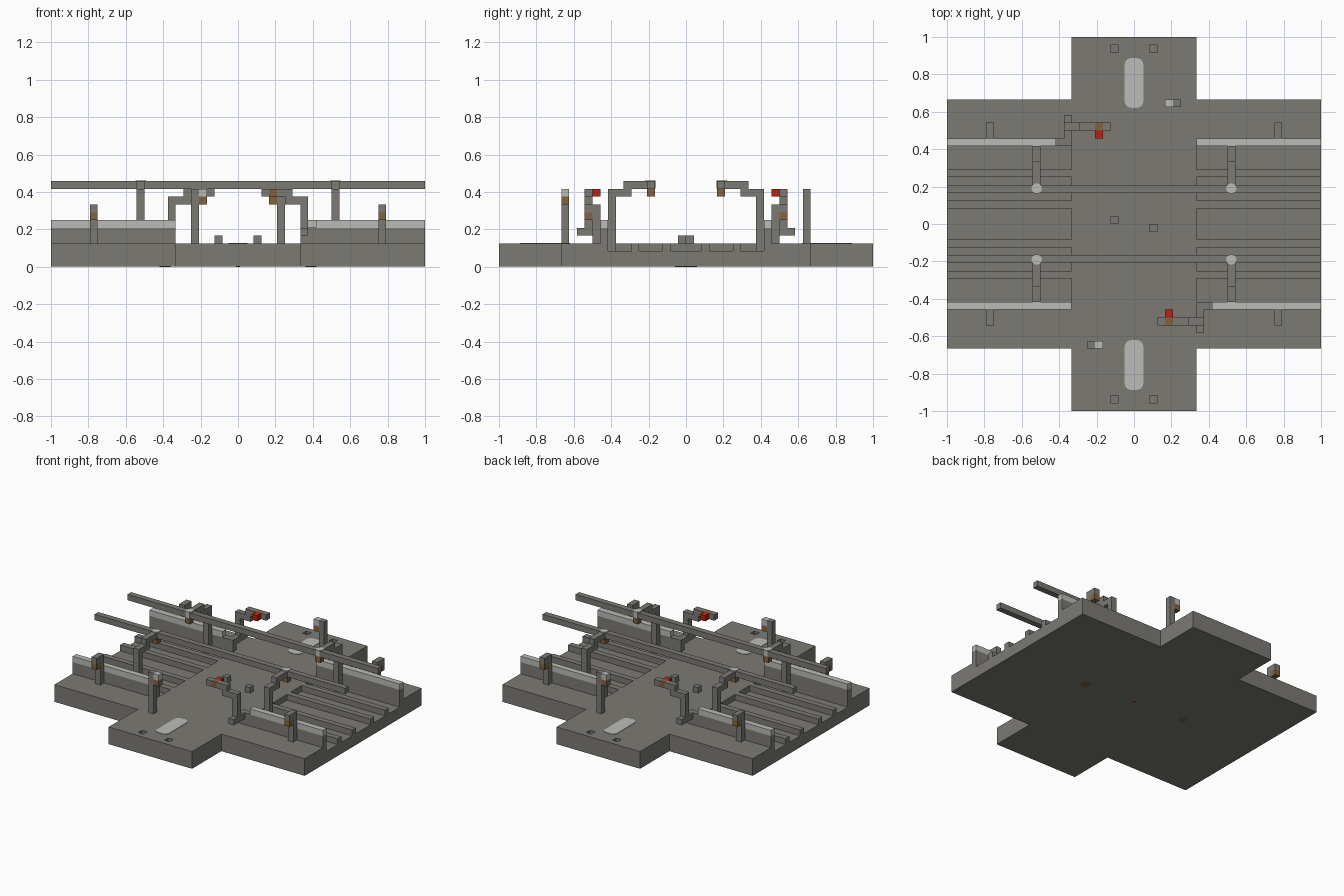
import bpy, bmesh
from mathutils import Matrix, Vector

U = 1 / 24  # one grid block

cube = bpy.data.objects.get("Cube")
if cube:
    bpy.data.objects.remove(cube)


def material(name, r, g, b):
    m = bpy.data.materials.new(name)
    m.use_nodes = True
    m.diffuse_color = (r, g, b, 1)
    m.node_tree.nodes["Principled BSDF"].inputs["Base Color"].default_value = (r, g, b, 1)
    return m


GREY = material("stone_grey", 0.2, 0.195, 0.175)
LIGHT = material("pale_grey", 0.5, 0.5, 0.48)
BROWN = material("lamp_brown", 0.23, 0.125, 0.05)
RED = material("signal_red", 0.48, 0.016, 0.006)


def finish(name, bm, mat):
    mesh = bpy.data.meshes.new(name)
    bm.to_mesh(mesh)
    bm.free()
    mesh.materials.append(mat)
    ob = bpy.data.objects.new(name, mesh)
    bpy.context.collection.objects.link(ob)
    return ob


def blocks(name, mat, *boxes, sx=1, sy=1):
    """Boxes given as (x0, x1, y0, y1, z0, z1) in blocks, flipped by sx and sy."""
    bm = bmesh.new()
    for x0, x1, y0, y1, z0, z1 in boxes:
        centre = Vector((sx * (x0 + x1), sy * (y0 + y1), z0 + z1)) * U / 2
        size = Vector((x1 - x0, y1 - y0, z1 - z0)) * U
        bmesh.ops.create_cube(bm, size=1, matrix=Matrix.Translation(centre) @ Matrix.Diagonal(size).to_4x4())
    return finish(name, bm, mat)


def disc(name, mat, x, y, z0, z1, radius, sides=12):
    bm = bmesh.new()
    bmesh.ops.create_cone(bm, cap_ends=True, segments=sides, radius1=radius, radius2=radius,
                          depth=z1 - z0, matrix=Matrix.Translation((x, y, (z0 + z1) / 2)))
    return finish(name, bm, mat)


# Cross-shaped foundation with a raised centre
LOW = 0.03
blocks("base_cross", GREY, (-24, 24, -16, 16, LOW, 2),
       (-8, 8, 16, 24, LOW, 2), (-8, 8, -24, -16, LOW, 2))
blocks("centre_deck", GREY, (-8, 8, -22, 22, 2, 3))

# Deck ends with two square holes each
for sy, end in ((1, "back"), (-1, "front")):
    blocks(end + "_deck_end", GREY, (-8, -3, 22, 23, 2, 3), (-2, 2, 22, 23, 2, 3),
           (3, 8, 22, 23, 2, 3), (-8, 8, 23, 24, 2, 3), sy=sy)

    # Rounded pale panel set on the deck
    panel = blocks(end + "_deck_panel", LIGHT, (-1.2, 1.2, 14.9, 21.3, 2.95, 3.06), sy=sy)
    bm = bmesh.new()
    bm.from_mesh(panel.data)
    upright = [e for e in bm.edges if abs(e.verts[0].co.z - e.verts[1].co.z) > 0.001]
    bmesh.ops.bevel(bm, geom=upright, offset=0.035, segments=4, profile=0.5, affect='EDGES')
    bm.to_mesh(panel.data)
    bm.free()

    # Long overhead beam
    blocks(end + "_overhead_beam", GREY, (-24, 24, 4, 5, 10, 11), sy=sy)

for sx, side in ((1, "left"), (-1, "right")):
    # Ridges between the sunken track channels
    blocks(side + "_track_ridges", GREY,
           *[(8, 24, y, y + 1, 2, 3) for y in (-7, -3, 2, 6)], sx=sx)

    for sy, end in ((1, "back"), (-1, "front")):
        tag = end + "_" + side
        blocks(tag + "_platform", GREY, (8, 24, 10, 16, 2, 3), sx=sx, sy=sy)

        # Edge wall; its coping starts later where a signal bracket sits
        start = 10 if sx != sy else 8
        blocks(tag + "_wall", GREY, (8, 24, 10, 11, 3, 5), sx=sx, sy=sy)
        blocks(tag + "_wall_coping", LIGHT, (start, 24, 10, 11, 5, 6), sx=sx, sy=sy)

        # Lamp behind the wall
        blocks(tag + "_platform_lamp_post", GREY, (18, 19, 11, 12, 3, 8),
               (18, 19, 12, 13, 7, 8), sx=sx, sy=sy)
        blocks(tag + "_platform_lamp", BROWN, (18, 19, 12, 13, 6, 7), sx=sx, sy=sy)

        # Stepped mast carrying the beam
        blocks(tag + "_mast", GREY, (12, 13, 9, 10, 2, 10),
               (12, 13, 7, 9, 9, 10), (12, 13, 5, 8, 10, 11), sx=sx, sy=sy)
        blocks(tag + "_mast_lamp", BROWN, (12, 13, 4, 5, 9, 10), sx=sx, sy=sy)
        disc(tag + "_mast_cap", LIGHT, sx * 0.52, sy * 0.19, 0.42, 0.462, 0.028)

# Parts repeated by a half turn
for s, end in ((1, "front"), (-1, "back")):
    # Signal on a bracket fixed to the wall end
    blocks(end + "_signal_bracket", GREY, (8, 10, -11, -10, 4, 5.02),
           (8, 9, -14, -11, 4, 5), sx=s, sy=s)
    blocks(end + "_signal_post", GREY, (8, 9, -13, -12, 5, 9), (6, 8, -13, -12, 8, 9),
           (5, 7, -13, -12, 9, 10), (3, 4, -13, -12, 9, 10), sx=s, sy=s)
    blocks(end + "_signal_mount", BROWN, (4, 5, -13, -12, 9, 10), sx=s, sy=s)
    blocks(end + "_signal_light", RED, (4, 5, -12, -11, 9, 10), sx=s, sy=s)

    # Tall deck lamp
    blocks(end + "_deck_lamp_post", GREY, (-6, -5, -16, -15, 3, 10), sx=s, sy=s)
    blocks(end + "_deck_lamp", BROWN, (-5, -4, -16, -15, 8, 9), sx=s, sy=s)
    blocks(end + "_deck_lamp_cap", LIGHT, (-5, -4, -16, -15, 9, 10), sx=s, sy=s)

    # Small block near the middle of the deck
    blocks(end + "_deck_block", GREY, (2, 3, -1, 0, 3, 4), sx=s, sy=s)

    # Brown marker underneath
    disc(end + "_under_marker", BROWN, s * 0.39, -s * 0.03, 0, 0.003, 0.03)

disc("under_centre_marker", RED, 0, 0, 0, 0.003, 0.01)
